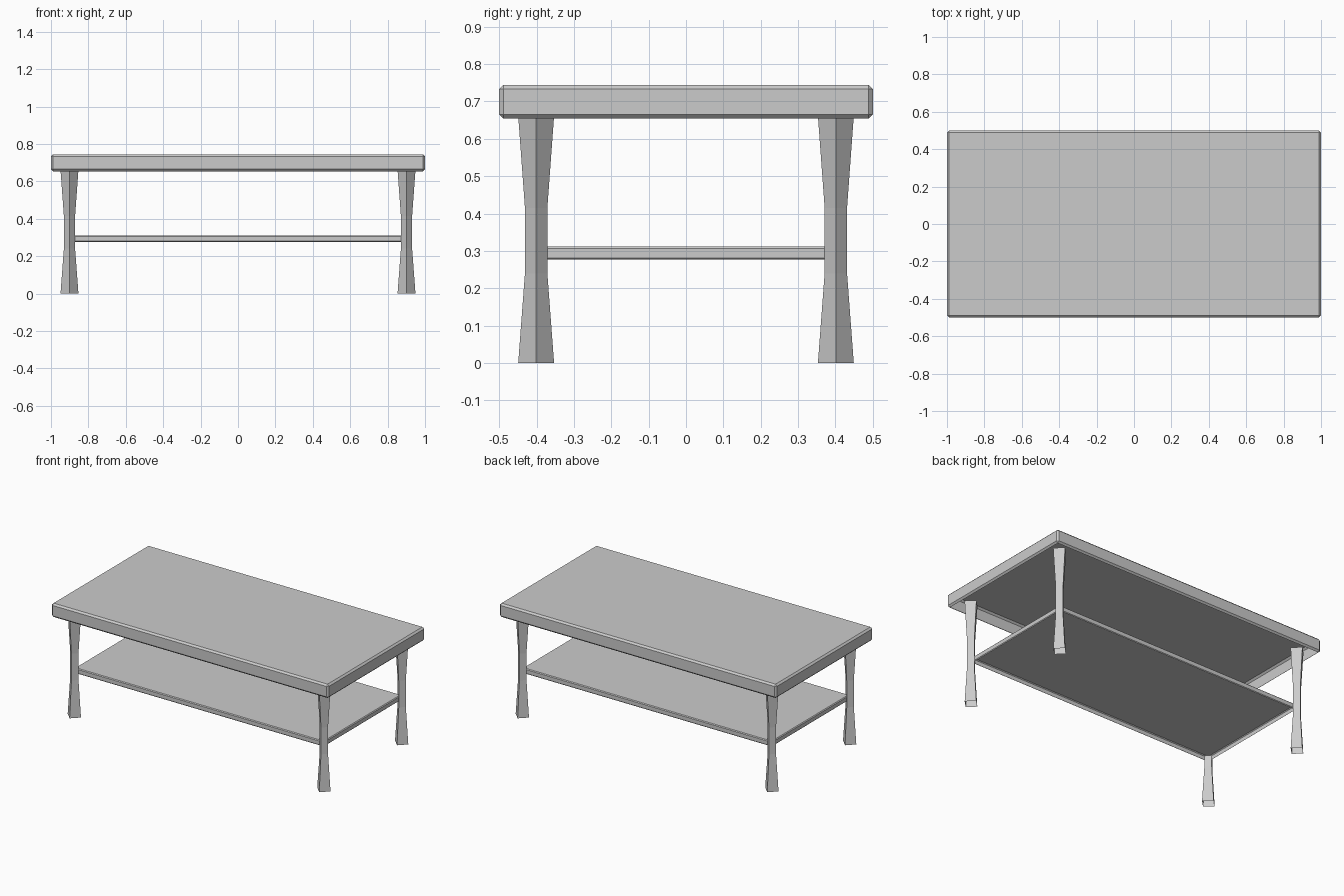
import bpy, bmesh
from math import cos, sin, pi

if "Cube" in bpy.data.objects:
    bpy.data.objects.remove(bpy.data.objects["Cube"])


def add_object(name, bm, location):
    mesh = bpy.data.meshes.new(name)
    bm.to_mesh(mesh)
    bm.free()
    ob = bpy.data.objects.new(name, mesh)
    ob.location = location
    bpy.context.collection.objects.link(ob)


def open_box(name, size, z, width):
    """Chamfered box whose underside is open."""
    bm = bmesh.new()
    bmesh.ops.create_cube(bm, size=1)
    bmesh.ops.scale(bm, vec=size, verts=bm.verts)
    bmesh.ops.bevel(bm, geom=bm.edges[:], offset=width, segments=1,
                    affect='EDGES', profile=0.5)
    bm.normal_update()
    under = [f for f in bm.faces if f.normal.z < -0.99]
    bmesh.ops.delete(bm, geom=under, context='FACES')
    add_object(name, bm, (0, 0, z))


def waisted_leg(name, x, y, profile, sides=4):
    """Open tube with a diamond section."""
    bm = bmesh.new()
    rings = [[bm.verts.new((r * cos(2 * pi * i / sides), r * sin(2 * pi * i / sides), z))
              for i in range(sides)] for r, z in profile]
    for a, b in zip(rings, rings[1:]):
        for i in range(sides):
            j = (i + 1) % sides
            bm.faces.new((a[i], a[j], b[j], b[i]))
    add_object(name, bm, (x, y, 0))


# Table top and lower shelf, hollow from below
open_box("table_top", (2.0, 1.0, 0.09), 0.699, 0.011)
open_box("lower_shelf", (1.8, 0.8, 0.035), 0.294, 0.005)

# Four legs, narrower in the middle
leg_profile = [(0.048, 0.0), (0.03, 0.24), (0.03, 0.415), (0.049, 0.675)]
for side, x in (("left", -0.901), ("right", 0.901)):
    for end, y in (("front", -0.401), ("back", 0.401)):
        waisted_leg(f"{end}_{side}_leg", x, y, leg_profile)
